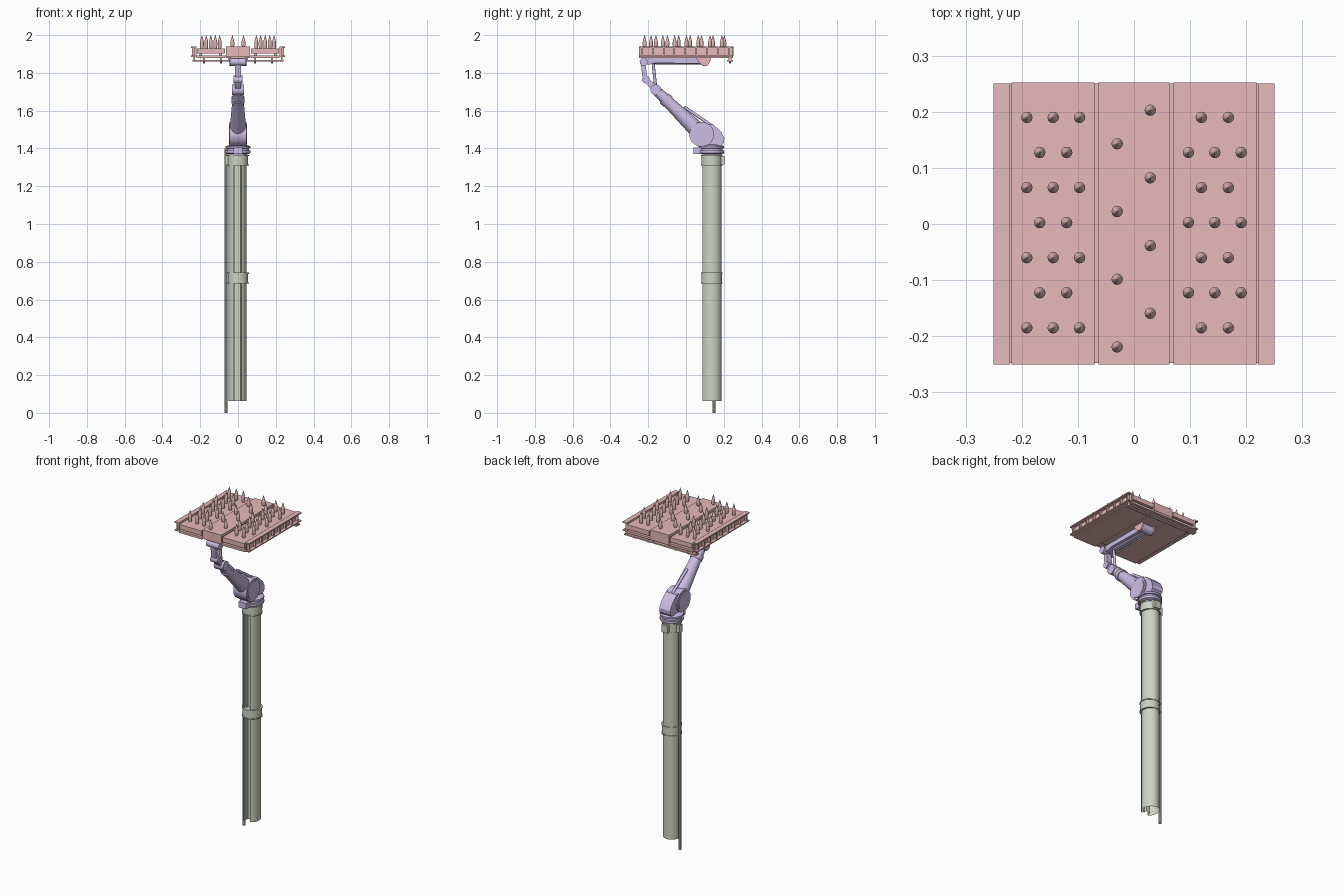
import bpy, bmesh, math
from mathutils import Vector, Matrix

if "Cube" in bpy.data.objects:
    bpy.data.objects.remove(bpy.data.objects["Cube"])


def mat(name, r, g, b):
    lin = lambda c: ((c / 255 + 0.055) / 1.055) ** 2.4
    m = bpy.data.materials.new(name)
    m.diffuse_color = (lin(r), lin(g), lin(b), 1)
    m.use_nodes = True
    m.node_tree.nodes["Principled BSDF"].inputs["Base Color"].default_value = m.diffuse_color
    return m


PINK = mat("dusty pink", 230, 186, 186)
LILAC = mat("lilac grey", 203, 190, 228)
GREEN = mat("pale grey green", 205, 211, 196)


def finish(bm, name, m):
    bmesh.ops.recalc_face_normals(bm, faces=bm.faces)
    me = bpy.data.meshes.new(name)
    bm.to_mesh(me)
    bm.free()
    me.materials.append(m)
    ob = bpy.data.objects.new(name, me)
    bpy.context.collection.objects.link(ob)
    return ob


def box(name, m, x, y, z):
    bm = bmesh.new()
    bmesh.ops.create_cube(bm, size=1)
    for v in bm.verts:
        v.co = [(r[0] + r[1]) / 2 + c * (r[1] - r[0]) for c, r in zip(v.co, (x, y, z))]
    return finish(bm, name, m)


def rod(name, m, a, b, r1, r2=None, n=24):
    a, b = Vector(a), Vector(b)
    bm = bmesh.new()
    bmesh.ops.create_cone(bm, cap_ends=True, segments=n, radius1=r1,
                          radius2=r1 if r2 is None else r2, depth=(b - a).length)
    q = (b - a).to_track_quat('Z', 'Y').to_matrix().to_4x4()
    bm.transform(Matrix.Translation((a + b) / 2) @ q)
    return finish(bm, name, m)


def slab(name, m, x, pts):
    """Side profile (y, z) extruded along x."""
    bm = bmesh.new()
    f = bm.faces.new([bm.verts.new((x[0], y, z)) for y, z in pts])
    e = bmesh.ops.extrude_face_region(bm, geom=[f])["geom"]
    bmesh.ops.translate(bm, vec=(x[1] - x[0], 0, 0),
                        verts=[v for v in e if isinstance(v, bmesh.types.BMVert)])
    return finish(bm, name, m)


def lathe(name, m, prof, at, n=12):
    bm = bmesh.new()
    rings = [[bm.verts.new((at[0] + r * math.cos(t * math.tau / n),
                            at[1] + r * math.sin(t * math.tau / n), z)) for t in range(n)]
             for r, z in prof]
    for p, q in zip(rings, rings[1:]):
        for i in range(n):
            bm.faces.new((p[i], p[(i + 1) % n], q[(i + 1) % n], q[i]))
    bm.faces.new(rings[0])
    bm.faces.new(rings[-1])
    return finish(bm, name, m)


# Post: open tube with a grooved channel down the front
PX, PY = -0.003, 0.136
bm = bmesh.new()
prof = [(0.048 * math.cos(math.radians(a)), 0.053 * math.sin(math.radians(a)))
        for a in range(-65, 246, 10)]
prof += [(-0.020, -0.034), (-0.014, -0.034), (-0.014, -0.018),
         (0.014, -0.018), (0.014, -0.034), (0.020, -0.034)]
lo, hi = ([bm.verts.new((PX + x, PY + y, z)) for x, y in prof] for z in (0.062, 1.38))
for i in range(len(prof)):
    j = (i + 1) % len(prof)
    bm.faces.new((lo[i], lo[j], hi[j], hi[i]))
bm.faces.new(hi)
finish(bm, "post_tube", GREEN)

# Post clamps: thin rings around a plain band
for k, (z0, z1) in enumerate(((0.685, 0.742), (1.31, 1.365))):
    lathe(f"clamp_{k}", GREEN, [(0.050, z0), (0.057, z0), (0.057, z0 + .006), (0.0535, z0 + .006),
                                (0.0535, z1 - .006), (0.057, z1 - .006), (0.057, z1), (0.050, z1)],
          (0, PY), 32)
box("clamp_lug", GREEN, (-0.02, 0.02), (0.185, 0.205), (1.315, 1.36))
box("cable_bracket", GREEN, (-0.07, -0.045), (0.135, 0.16), (1.315, 1.36))
rod("cable_rod", GREEN, (-0.063, 0.148, 0), (-0.063, 0.148, 1.40), 0.008, n=8)

# Turntable at the arm base
lathe("turntable", LILAC, [(0.045, 1.355), (0.05, 1.37), (0.066, 1.375), (0.066, 1.388),
                           (0.058, 1.39), (0.058, 1.40), (0.066, 1.402), (0.066, 1.412),
                           (0.04, 1.42)], (0, PY), 32)
box("turntable_nose", LILAC, (-0.025, 0.025), (0.04, 0.10), (1.37, 1.405))

# Shoulder housing and drum
slab("shoulder_housing", LILAC, (-0.036, 0.036),
     [(0.06, 1.41), (0.18, 1.41), (0.2, 1.43), (0.203, 1.455), (0.185, 1.49),
      (0.14, 1.53), (0.09, 1.53)])
rod("shoulder_drum", LILAC, (-0.044, 0.083, 1.475), (0.044, 0.083, 1.475), 0.065, n=40)
for s in (-1, 1):
    rod("shoulder_cap", LILAC, (s * 0.043, 0.083, 1.475), (s * 0.048, 0.083, 1.475), 0.054, n=40)

# Upper arm, elbow and its parallel rod
rod("upper_arm", LILAC, (0, 0.07, 1.487), (0, -0.15, 1.70), 0.045, 0.026)
rod("arm_collar", LILAC, (0, -0.095, 1.647), (0, -0.115, 1.666), 0.035)
rod("upper_push_rod", LILAC, (0, 0.145, 1.515), (0, -0.01, 1.62), 0.008, n=12)
rod("elbow_joint", LILAC, (-0.031, -0.16, 1.71), (0.031, -0.16, 1.71), 0.028)

# Forearm link, wrist and push rod
slab("forearm_link", LILAC, (-0.017, 0.017),
     [(-0.145, 1.70), (-0.165, 1.695), (-0.215, 1.745), (-0.232, 1.785), (-0.24, 1.86),
      (-0.215, 1.86), (-0.208, 1.79), (-0.195, 1.765), (-0.15, 1.73)])
rod("forearm_knuckle", LILAC, (-0.024, -0.213, 1.765), (0.024, -0.213, 1.765), 0.02)
rod("forearm_push_rod", LILAC, (0, -0.16, 1.72), (0, -0.175, 1.86), 0.008, n=12)
rod("wrist_joint", LILAC, (-0.042, -0.224, 1.858), (0.042, -0.224, 1.858), 0.021)

# Horizontal arm beneath the tray
slab("tray_arm", LILAC, (-0.03, 0.03),
     [(-0.235, 1.842), (-0.19, 1.845), (-0.16, 1.853), (0.09, 1.848), (0.11, 1.86),
      (0.11, 1.878), (-0.235, 1.878)])
rod("tray_arm_tube", LILAC, (0, -0.20, 1.864), (0, 0.09, 1.862), 0.018)
rod("tray_pivot", LILAC, (-0.036, 0.098, 1.862), (0.036, 0.098, 1.862), 0.026)
for s in (-1, 1):
    slab("pivot_bracket", PINK, sorted((s * 0.037, s * 0.045)),
         [(0.05, 1.882), (0.075, 1.848), (0.095, 1.836), (0.115, 1.84), (0.128, 1.86), (0.13, 1.882)])

# Tray pan and centre deck
box("tray_pan", PINK, (-0.222, 0.222), (-0.248, 0.25), (1.884, 1.891))
box("centre_deck", PINK, (-0.063, 0.063), (-0.25, 0.252), (1.89, 1.94))
box("centre_underside", PINK, (-0.063, 0.063), (-0.20, 0.25), (1.879, 1.884))

for s in (-1, 1):
    X = lambda a, b: sorted((s * a, s * b))
    # Side decks on short posts with an underside panel
    box("side_deck", PINK, X(0.07, 0.218), (-0.25, 0.252), (1.902, 1.93))
    for y in (-0.2, 0, 0.2):
        for x in (0.085, 0.19):
            box("deck_post", PINK, X(x, x + 0.015), (y - 0.01, y + 0.01), (1.89, 1.903))
    box("side_underside", PINK, X(0.068, 0.22), (-0.248, 0.25), (1.878, 1.884))
    # Ribbed side beams
    box("beam_web", PINK, X(0.221, 0.229), (-0.25, 0.25), (1.885, 1.938))
    box("beam_top_flange", PINK, X(0.221, 0.25), (-0.25, 0.25), (1.932, 1.939))
    box("beam_bottom_flange", PINK, X(0.221, 0.25), (-0.25, 0.25), (1.885, 1.891))
    for i in range(9):
        y = -0.235 + i * 0.058
        box("beam_rib", PINK, X(0.228, 0.243), (y - 0.004, y + 0.004), (1.89, 1.933))
    # Hangers and bolts for the rear rail
    for x in (0.05, 0.09, 0.18, 0.232):
        box("rail_hanger", PINK, X(x - 0.004, x + 0.004), (0.225, 0.24), (1.866, 1.886))
    for x in (0.09, 0.18):
        rod("rail_bolt", PINK, (s * x, 0.232, 1.85), (s * x, 0.232, 1.862), 0.005, n=10)
box("rear_rail", PINK, (-0.24, 0.24), (0.217, 0.248), (1.860, 1.868))

# Spikes: staggered rows on the side decks, zigzag on the centre deck
spots = []
for r in range(7):
    y = 0.19 - r * 0.0625
    three, two = (-0.191, -0.144, -0.097), (-0.168, -0.12)
    spots += [(x, y, 1.929) for x in (two if r % 2 else three)]
    spots += [(-x, y, 1.929) for x in (three if r % 2 else two)]
for r in range(4):
    spots += [(0.029, 0.203 - r * 0.1207, 1.939), (-0.03, 0.143 - r * 0.1207, 1.939)]
spikes = [lathe("spike", PINK, [(0.008, z), (0.0102, 1.945), (0.0102, 1.963), (0.0075, 1.975),
                                (0.0006, 2.0)], (x, y), 12) for x, y, z in spots]

# Smooth the round parts while keeping sharp edges; spikes stay faceted
bpy.ops.object.select_all(action='SELECT')
for ob in spikes:
    ob.select_set(False)
bpy.context.view_layer.objects.active = bpy.data.objects["post_tube"]
bpy.ops.object.shade_smooth_by_angle(angle=math.radians(32))
